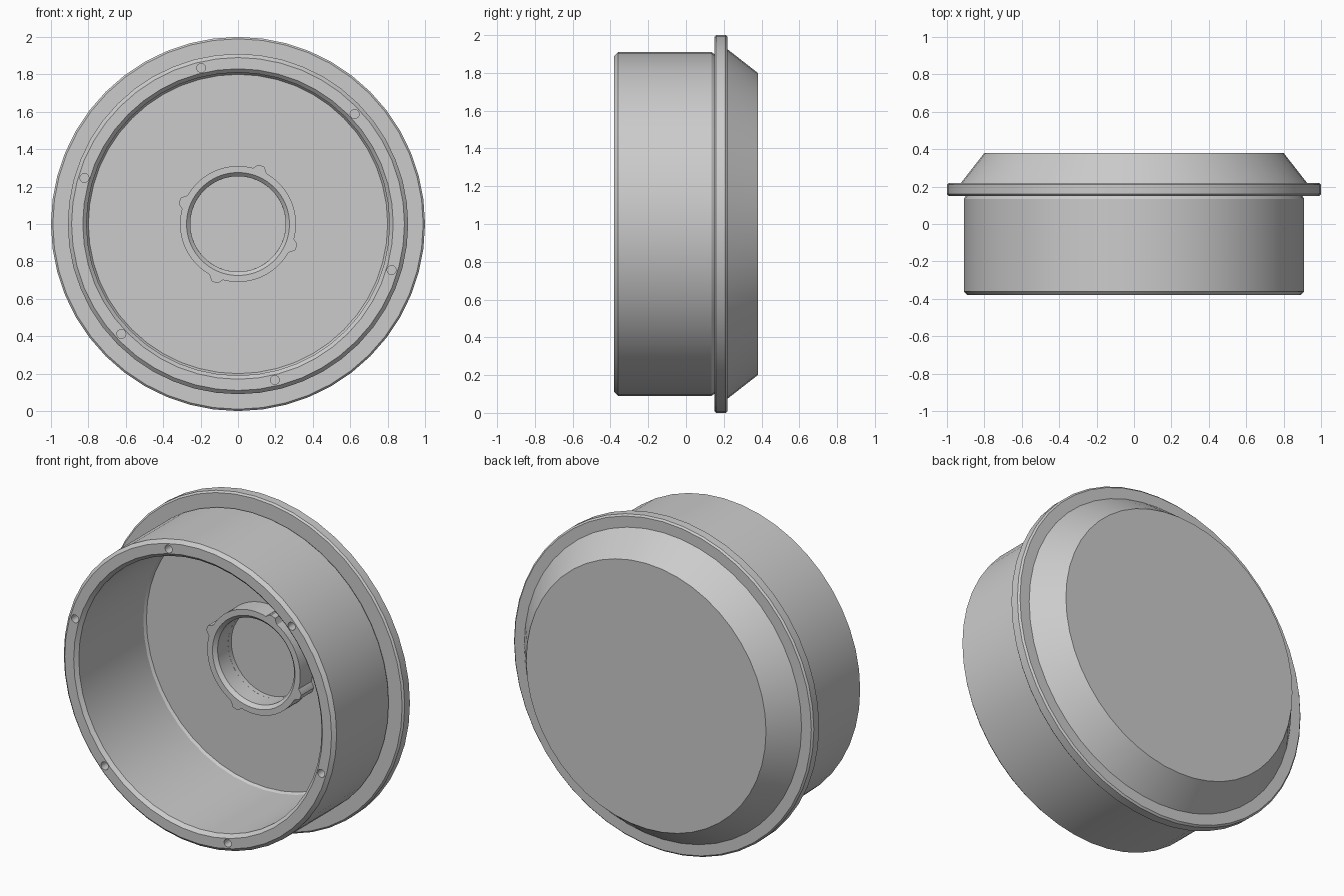
import bpy, bmesh, math

if "Cube" in bpy.data.objects:
    bpy.data.objects.remove(bpy.data.objects["Cube"])

grey = bpy.data.materials.new("plain_grey")
grey.diffuse_color = (0.6, 0.6, 0.6, 1)
grey.use_nodes = True
grey.node_tree.nodes["Principled BSDF"].inputs["Base Color"].default_value = grey.diffuse_color
SEG = 48


def loft(name, rings, closed=False):
    """Skin rings of (x, y, z) points; a one-point ring is a pole."""
    bm = bmesh.new()
    vs = [[bm.verts.new(p) for p in ring] for ring in rings]
    pairs = list(zip(vs, vs[1:]))
    if closed:
        pairs.append((vs[-1], vs[0]))
    for a, b in pairs:
        n = max(len(a), len(b))
        for i in range(n):
            j = (i + 1) % n
            if len(a) == 1:
                bm.faces.new((a[0], b[i], b[j]))
            elif len(b) == 1:
                bm.faces.new((a[i], a[j], b[0]))
            else:
                bm.faces.new((a[i], a[j], b[j], b[i]))
    bmesh.ops.recalc_face_normals(bm, faces=bm.faces)
    me = bpy.data.meshes.new(name)
    bm.to_mesh(me)
    bm.free()
    me.materials.append(grey)
    ob = bpy.data.objects.new(name, me)
    bpy.context.collection.objects.link(ob)
    return ob


def circle(r, y, n=SEG, cx=0.0, cz=1.0):
    if r == 0:
        return [(cx, y, cz)]
    return [(cx + r * math.cos(2 * math.pi * i / n), y,
             cz + r * math.sin(2 * math.pi * i / n)) for i in range(n)]


def smooth(ob):
    bpy.ops.object.select_all(action='DESELECT')
    ob.select_set(True)
    bpy.context.view_layer.objects.active = ob
    bpy.ops.object.shade_smooth_by_angle(angle=math.radians(25))


# Housing: back cap, cone, flange, drum wall, rim, hollow inside with floor
profile = [(0, 0.38), (0.80, 0.38), (0.925, 0.22), (0.99, 0.22), (1.0, 0.21),
           (1.0, 0.16), (0.99, 0.15), (0.90, 0.15), (0.91, 0.135),
           (0.91, -0.36), (0.89, -0.38), (0.83, -0.38), (0.81, -0.36),
           (0.81, 0.255), (0.80, 0.27), (0.255, 0.27), (0.255, 0.30), (0, 0.30)]
housing = loft("housing", [circle(r, y) for r, y in profile])

# Six screw holes in the rim
for k in range(6):
    a = math.radians(43.3 + 60 * k)
    cx, cz = 0.857 * math.cos(a), 1 + 0.857 * math.sin(a)
    cutter = loft("screw_hole_cutter", [circle(r, y, 16, cx, cz) for r, y in
                  ((0, -0.45), (0.024, -0.45), (0.024, -0.25), (0, -0.25))])
    cutter.hide_render = True
    mod = housing.modifiers.new("screw_hole", 'BOOLEAN')
    mod.operation = 'DIFFERENCE'
    mod.solver = 'EXACT'
    mod.object = cutter
    bpy.context.view_layer.objects.active = housing
    bpy.ops.object.modifier_apply(modifier=mod.name)
    bpy.data.objects.remove(cutter)
smooth(housing)

# Central hub ring with four small ribs on its outside
N = 144


def hub_outer(y):
    pts = []
    for i in range(N):
        deg = 360 * i / N
        d = abs((deg - 68 + 45) % 90 - 45)
        r = 0.31 + 0.026 * max(0, min(1, (7 - d) / 4))
        a = math.radians(deg)
        pts.append((r * math.cos(a), y, 1 + r * math.sin(a)))
    return pts


hub = loft("hub_ring", [hub_outer(0.275), hub_outer(0.15), circle(0.275, 0.15, N),
                        circle(0.255, 0.17, N), circle(0.255, 0.275, N)], closed=True)
smooth(hub)
